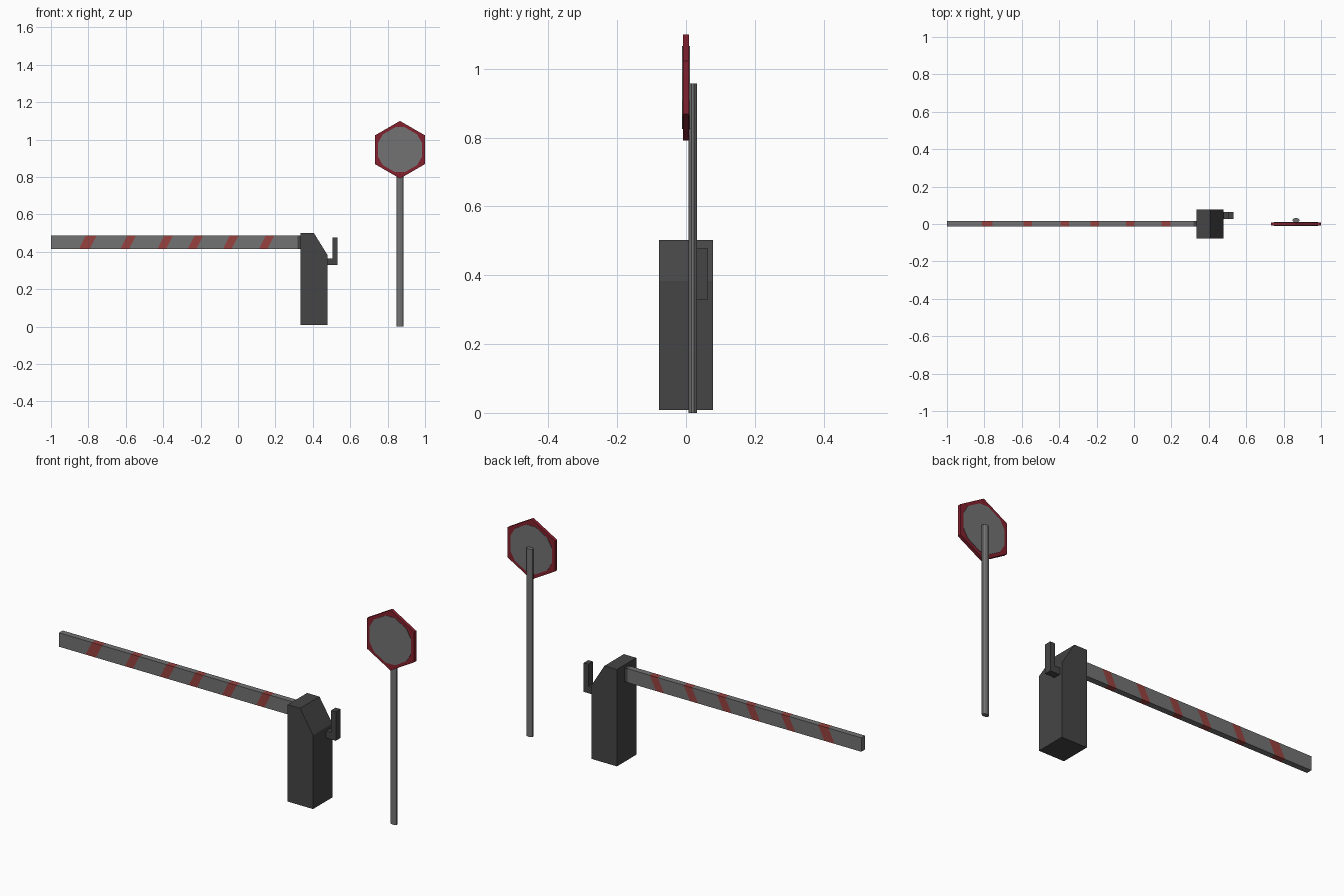
import bpy, bmesh, math
from mathutils import Vector

if "Cube" in bpy.data.objects:
    bpy.data.objects.remove(bpy.data.objects["Cube"])


def material(name, rgb):
    m = bpy.data.materials.new(name)
    m.diffuse_color = (*rgb, 1)
    m.use_nodes = True
    m.node_tree.nodes["Principled BSDF"].inputs["Base Color"].default_value = m.diffuse_color
    return m


GREY = material("light grey", (0.17, 0.17, 0.17))
DARK = material("dark grey", (0.06, 0.06, 0.06))
CRIMSON = material("sign red", (0.23, 0.015, 0.027))
STRIPE = material("stripe red", (0.31, 0.055, 0.05))


def finish(name, bm, *mats):
    bmesh.ops.recalc_face_normals(bm, faces=bm.faces[:])
    me = bpy.data.meshes.new(name)
    bm.to_mesh(me)
    bm.free()
    for m in mats:
        me.materials.append(m)
    ob = bpy.data.objects.new(name, me)
    bpy.context.collection.objects.link(ob)
    return ob


def prism(points, y0, y1):
    """Extrude an xz outline along y."""
    bm = bmesh.new()
    face = bm.faces.new([bm.verts.new((x, y0, z)) for x, z in points])
    new = bmesh.ops.extrude_face_region(bm, geom=[face])["geom"]
    verts = [v for v in new if isinstance(v, bmesh.types.BMVert)]
    bmesh.ops.translate(bm, verts=verts, vec=(0, y1 - y0, 0))
    return bm


def rect(x0, x1, z0, z1):
    return [(x0, z0), (x1, z0), (x1, z1), (x0, z1)]


# Boom with slanted stripes cut into its faces
Z0, Z1, LEAN = 0.416, 0.487, 0.036
bm = prism(rect(-1, 0.318, Z0, Z1), -0.014, 0.016)
stripes = [(-0.85, 0.058), (-0.628, 0.046), (-0.43, 0.046),
           (-0.268, 0.046), (-0.08, 0.046), (0.112, 0.046)]  # bottom x, width
normal = Vector((Z1 - Z0, 0, -LEAN)).normalized()
for x, w in stripes:
    for edge in (x, x + w):
        bmesh.ops.bisect_plane(bm, geom=bm.verts[:] + bm.edges[:] + bm.faces[:],
                               plane_co=(edge, 0, Z0), plane_no=normal)
for f in bm.faces:
    c = f.calc_center_median()
    base = c.x - LEAN * (c.z - Z0) / (Z1 - Z0)
    f.material_index = int(any(x < base < x + w for x, w in stripes))
finish("barrier_boom", bm, GREY, STRIPE)

# Boom mount and cabinet with sloped top
finish("boom_mount", prism(rect(0.318, 0.336, Z0, Z1), -0.014, 0.016), DARK)
cabinet = [(0.335, 0.008), (0.478, 0.008), (0.478, 0.384), (0.405, 0.502), (0.335, 0.502)]
finish("barrier_cabinet", prism(cabinet, -0.078, 0.078), DARK)

# L-shaped counterweight arm
arm = [(0.476, 0.33), (0.532, 0.33), (0.532, 0.478), (0.506, 0.478), (0.506, 0.365), (0.476, 0.365)]
finish("counterweight_arm", prism(arm, 0.028, 0.064), DARK)

# Hexagonal sign with a blunt-cornered panel on both sides
CX, CZ = 0.866, 0.946


def polar(r, deg):
    a = math.radians(deg)
    return (CX + r * math.cos(a), CZ + r * math.sin(a))


hexagon = [polar(0.154, 30 + 60 * i) for i in range(6)]
panel = [polar(0.123, 30 + 60 * i + d) for i in range(6) for d in (-12, 12)]
finish("sign_board", prism(hexagon, -0.009, 0.009), CRIMSON)
for name, y0, y1 in (("sign_front_panel", -0.011, -0.008), ("sign_back_panel", 0.008, 0.011)):
    finish(name, prism(panel, y0, y1), GREY)

# Sign post, slightly flattened
bm = bmesh.new()
bmesh.ops.create_cone(bm, cap_ends=True, segments=10, radius1=0.0185, radius2=0.0185, depth=0.957)
bmesh.ops.scale(bm, vec=(1, 0.68, 1), verts=bm.verts[:])
bmesh.ops.translate(bm, vec=(CX, 0.02, 0.4785), verts=bm.verts[:])
finish("sign_post", bm, GREY)
